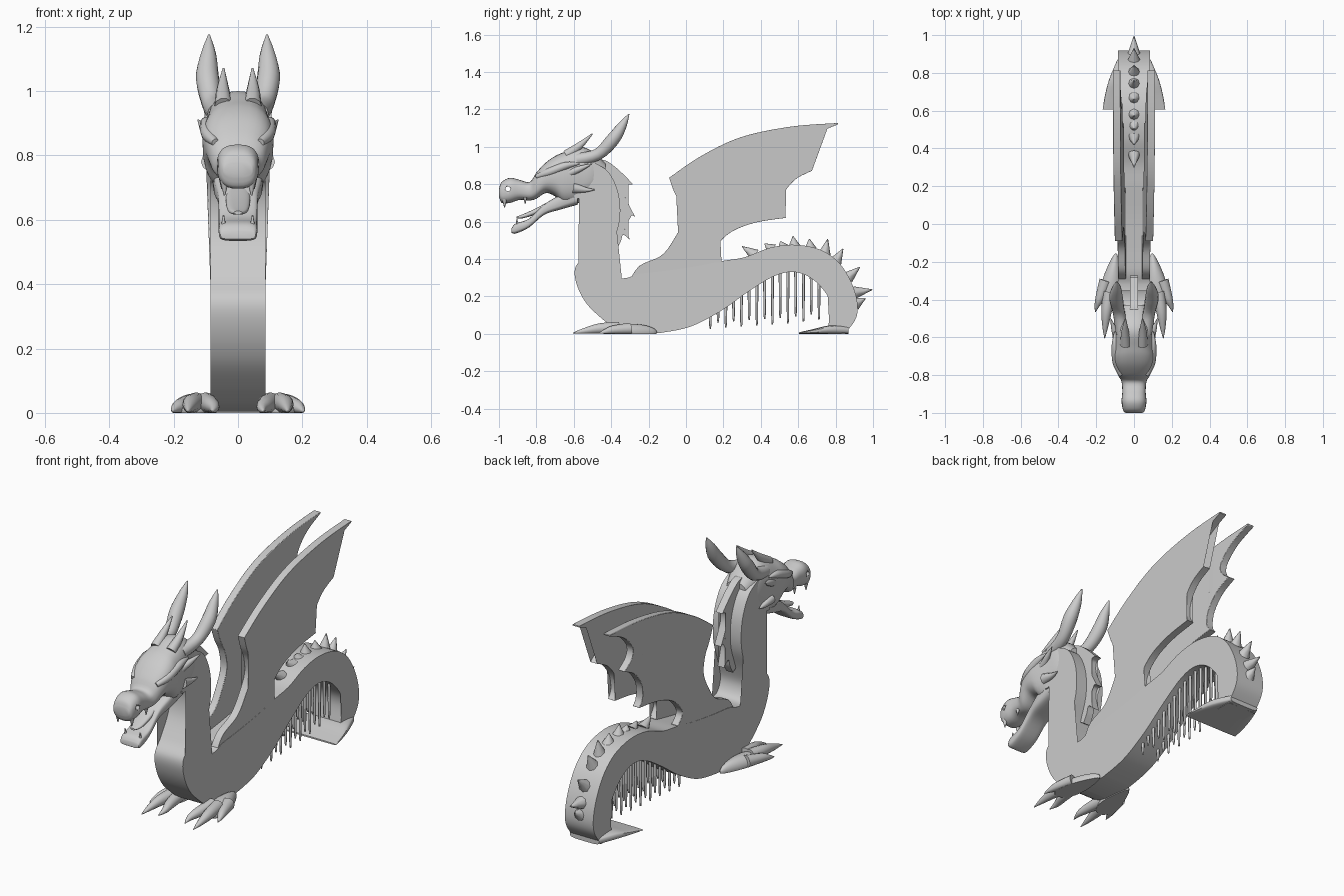
import bpy, bmesh, math
from mathutils import Vector

if "Cube" in bpy.data.objects:
    bpy.data.objects.remove(bpy.data.objects["Cube"])


def smooth(pts, n=6):
    """Catmull-Rom through points of any dimension, open ended."""
    out = []
    for i in range(len(pts) - 1):
        a, b, c, d = pts[max(i - 1, 0)], pts[i], pts[i + 1], pts[min(i + 2, len(pts) - 1)]
        for k in range(n):
            t = k / n
            out.append(tuple(0.5 * (2 * q + (r - p) * t + (2 * p - 5 * q + 4 * r - s) * t * t
                                    + (3 * q - p - 3 * r + s) * t ** 3)
                             for p, q, r, s in zip(a, b, c, d)))
    return out + [tuple(pts[-1])]


def outline(*segments):
    """Join smooth runs; the joints between runs stay sharp."""
    out = []
    for seg in segments:
        for p in (smooth(seg) if len(seg) > 2 else seg):
            if not out or (Vector(p) - Vector(out[-1])).length > 1e-4:
                out.append(p)
    if (Vector(out[0]) - Vector(out[-1])).length < 1e-4:
        out.pop()
    return out


def finish(name, bm, angle=35, bevel=0):
    bmesh.ops.recalc_face_normals(bm, faces=bm.faces)
    me = bpy.data.meshes.new(name)
    bm.to_mesh(me)
    bm.free()
    ob = bpy.data.objects.new(name, me)
    bpy.context.collection.objects.link(ob)
    bpy.ops.object.select_all(action='DESELECT')
    ob.select_set(True)
    bpy.context.view_layer.objects.active = ob
    bpy.ops.object.shade_smooth_by_angle(angle=math.radians(angle))
    if bevel:
        m = ob.modifiers.new("bevel", 'BEVEL')
        m.width, m.segments = bevel, 2
        m.limit_method, m.angle_limit = 'ANGLE', math.radians(50)
    return ob


def slab(name, pts, x0, x1, shear=0, zref=0, bevel=0):
    """Extrude a (y, z) outline from x0 to x1; shear leans it outward with height."""
    bm = bmesh.new()
    rings = [[bm.verts.new((x + shear * (z - zref), y, z)) for y, z in pts] for x in (x0, x1)]
    n = len(pts)
    for i in range(n):
        j = (i + 1) % n
        bm.faces.new((rings[0][i], rings[0][j], rings[1][j], rings[1][i]))
    caps = [bm.faces.new(r) for r in rings]
    bmesh.ops.triangulate(bm, faces=caps)
    return finish(name, bm, bevel=bevel)


def skin(bm, rings):
    rows = [[bm.verts.new(p) for p in r] for r in rings]
    n = len(rows[0])
    for a, b in zip(rows, rows[1:]):
        for i in range(n):
            bm.faces.new((a[i], a[(i + 1) % n], b[(i + 1) % n], b[i]))
    bm.faces.new(rows[0])
    bm.faces.new(rows[-1])


def loft(name, sections, power=2.6, n=28, steps=4):
    """Sections along y: (y, z bottom, z top, half width)."""
    rings = []
    for y, zb, zt, w in smooth(sections, steps):
        ring = []
        for k in range(n):
            c, s = math.cos(2 * math.pi * k / n), math.sin(2 * math.pi * k / n)
            ring.append((w * math.copysign(abs(c) ** (2 / power), c), y,
                         (zb + zt) / 2 + (zt - zb) / 2 * math.copysign(abs(s) ** (2 / power), s)))
        rings.append(ring)
    bm = bmesh.new()
    skin(bm, rings)
    return finish(name, bm, 45)


def tubes(name, items, n=10, steps=4, sides=(1,), floor=False):
    """Tapered tubes; each item is a list of (x, y, z, radius)."""
    bm = bmesh.new()
    for item in items:
        for sx in sides:
            pts = smooth([(p[0] * sx, *p[1:]) for p in item], steps)
            rings = []
            for i, p in enumerate(pts):
                t = Vector(pts[min(i + 1, len(pts) - 1)][:3]) - Vector(pts[max(i - 1, 0)][:3])
                q = t.to_track_quat('Z', 'Y')
                ring = [Vector(p[:3]) + q @ Vector((math.cos(a), math.sin(a), 0)) * p[3]
                        for a in (2 * math.pi * k / n for k in range(n))]
                if floor:
                    ring = [Vector((v.x, v.y, max(v.z, 0.0005 * (k + 1) / n))) for k, v in enumerate(ring)]
                rings.append(ring)
            skin(bm, rings)
    return finish(name, bm, 50)


# Serpentine body: neck, belly and tail as one thick slab
belly = [(-.14, .004), (.02, .037), (.18, .118), (.34, .23), (.475, .31), (.58, .33),
         (.674, .294), (.75, .214), (.775, .14), (.76, .04)]
body = outline(
    [(-.60, .72), (-.50, .72), (-.462, .64), (-.476, .53), (-.54, .42), (-.593, .35), (-.583, .26),
     (-.535, .166), (-.46, .09), (-.38, .03), (-.30, .004)],
    belly, [(.76, .0), (.85, .0)],
    [(.85, .0), (.91, .086), (.914, .18), (.877, .29), (.813, .385), (.717, .45), (.583, .476),
     (.45, .46), (.316, .41), (.2, .39), (.05, .36), (-.12, .335), (-.25, .32), (-.32, .298), (-.385, .305),
     (-.417, .37), (-.40, .46), (-.36, .58), (-.352, .68), (-.37, .78), (-.42, .87), (-.50, .92)],
    [(-.50, .92), (-.60, .90)])
slab("body", body, -.085, .085, bevel=.006)

# Pair of scalloped wings leaning slightly outward
wing = outline(
    [(-.09, .834), (.075, .947), (.29, 1.05), (.556, 1.107), (.813, 1.127)],
    [(.813, 1.12), (.69, 1.064), (.61, .984), (.615, .92), (.674, .872)],
    [(.674, .872), (.583, .824), (.52, .743), (.51, .663), (.535, .62)],
    [(.535, .62), (.37, .594), (.235, .54), (.155, .45), (.19, .39)],
    [(.19, .39), (.15, .31), (-.2, .28), (-.30, .29)],
    [(-.30, .29), (-.246, .365), (-.13, .42), (-.06, .513), (-.02, .6), (-.03, .69), (-.064, .76), (-.09, .834)])
for side, s in (("left", -1), ("right", 1)):
    slab(side + "_wing", wing, s * .045, s * .085, shear=s * .036, zref=.38, bevel=.005)

# Spiky crest behind the neck
crest = outline(
    [(-.55, .93), (-.443, .93), (-.37, .885), (-.283, .80)],
    [(-.283, .80), (-.32, .79), (-.325, .74), (-.30, .68), (-.272, .626)],
    [(-.272, .626), (-.31, .635), (-.325, .59), (-.30, .50)],
    [(-.30, .50), (-.335, .53), (-.35, .49), (-.375, .445)],
    [(-.375, .445), (-.43, .50), (-.44, .65), (-.46, .80), (-.55, .93)])
slab("neck_crest", crest, -.02, .02, bevel=.006)

# Head with a nostril bored straight through the snout
head = loft("head", [
    (-1.0, .735, .775, .045), (-.985, .70, .812, .058), (-.94, .70, .834, .066), (-.89, .716, .823, .062),
    (-.835, .713, .812, .066), (-.80, .722, .862, .085), (-.75, .752, .915, .102), (-.70, .735, .95, .11),
    (-.65, .69, .972, .108), (-.57, .70, 1.0, .098), (-.50, .74, .975, .088), (-.43, .80, .91, .06)])
bm = bmesh.new()
bmesh.ops.create_cone(bm, cap_ends=True, segments=16, radius1=.013, radius2=.013, depth=.4)
cutter = finish("nostril_cutter", bm)
cutter.rotation_euler.y = math.pi / 2
cutter.location = (0, -.952, .775)
cutter.hide_render = True
cutter.display_type = 'WIRE'
cut = head.modifiers.new("nostril", 'BOOLEAN')
cut.operation, cut.object = 'DIFFERENCE', cutter

# Open lower jaw and tongue
loft("lower_jaw", [(-.932, .54, .565, .054), (-.91, .536, .59, .06), (-.84, .568, .615, .06),
                   (-.76, .635, .69, .062), (-.68, .662, .74, .075), (-.58, .69, .80, .08)], power=4)
loft("tongue", [(-.905, .617, .627, .012), (-.87, .618, .64, .03), (-.80, .64, .672, .038),
                (-.72, .68, .715, .036)])

# Horns, brows, cheek spikes and fangs
both = (1, -1)
tubes("large_horns", [[(.06, -.58, .93, .035), (.08, -.47, .96, .032), (.095, -.39, 1.04, .036),
                       (.092, -.34, 1.115, .024), (.09, -.305, 1.175, .003)]], 14, sides=both)
tubes("small_horns", [[(.045, -.64, .955, .028), (.047, -.57, 1.005, .02), (.045, -.50, 1.07, .003)]], sides=both)
tubes("brows", [[(.07, -.80, .84, .012), (.092, -.73, .865, .022), (.098, -.64, .90, .02),
                 (.10, -.57, .91, .004)]], sides=both)
tubes("cheek_spikes", [[(.085, -.62, .86, .022), (.105, -.56, .885, .015), (.124, -.50, .91, .002)],
                       [(.085, -.60, .78, .03), (.092, -.54, .77, .015), (.098, -.49, .77, .003)]], sides=both)
tubes("teeth", [[(.042, -.97, .72, .014), (.042, -.97, .675, .002)], [(.05, -.86, .73, .01), (.05, -.86, .695, .002)],
                [(.045, -.90, .57, .01), (.045, -.905, .615, .002)]], 8, sides=both)

# Clawed feet: fanned palm and three toes, flat on the ground
for side, s in (("left", -1), ("right", 1)):
    bm = bmesh.new()
    bmesh.ops.create_uvsphere(bm, u_segments=24, v_segments=14, radius=1)
    for v in bm.verts:
        fan = .75 - .35 * v.co.y
        v.co = (s * (.118 - .022 * v.co.y + .068 * fan * v.co.x), -.30 + .145 * v.co.y,
                max(.008 + .045 * v.co.z, 0))
    finish(side + "_foot", bm, 50)
    tubes(side + "_toes", [
        [(s * .10, -.36, .03, .034), (s * .085, -.46, .025, .026), (s * .075, -.52, .015, .016), (s * .08, -.57, .004, .002)],
        [(s * .13, -.36, .03, .034), (s * .145, -.46, .028, .028), (s * .152, -.54, .016, .016), (s * .155, -.605, .004, .002)],
        [(s * .15, -.30, .025, .034), (s * .18, -.39, .02, .024), (s * .195, -.43, .012, .014), (s * .205, -.465, .004, .002)]],
        12, floor=True)

# Flat spade at the end of the tail
loft("tail_spade", [(.605, 0, .008, .166), (.68, 0, .025, .154), (.77, 0, .045, .13), (.87, 0, .04, .088)], power=4)

# Spikes along the tail: base and tip in the (y, z) plane
spikes = [((.37, .42), (.30, .467)), ((.46, .45), (.42, .482)), ((.52, .46), (.505, .495)),
          ((.58, .465), (.572, .522)), ((.665, .455), (.66, .507)), ((.74, .425), (.758, .507)),
          ((.80, .385), (.84, .455)), ((.865, .30), (.93, .357)), ((.90, .22), (.996, .236)), ((.905, .16), (.96, .19))]
tubes("tail_spikes", [[(0, b[0], b[1], .034), (0, t[0], t[1], .002)] for b, t in spikes], 8, 2)


# Fringe of thin prongs under the arched tail
def underside(y):
    for (y0, z0), (y1, z1) in zip(belly, belly[1:]):
        if y0 <= y <= y1:
            return z0 + (z1 - z0) * (y - y0) / (y1 - y0)


prongs = []
for i in range(15):
    y = .13 + .0415 * i
    low = .025 + .09 * (y - .13) + (.03 if i % 2 else 0)
    top = underside(y) + .015
    prongs.append([(.05, y, top, .008), (.05, y, low + .02, .006), (.05, y, low, .002)])
tubes("fringe_prongs", prongs, 8, 2, sides=both)
